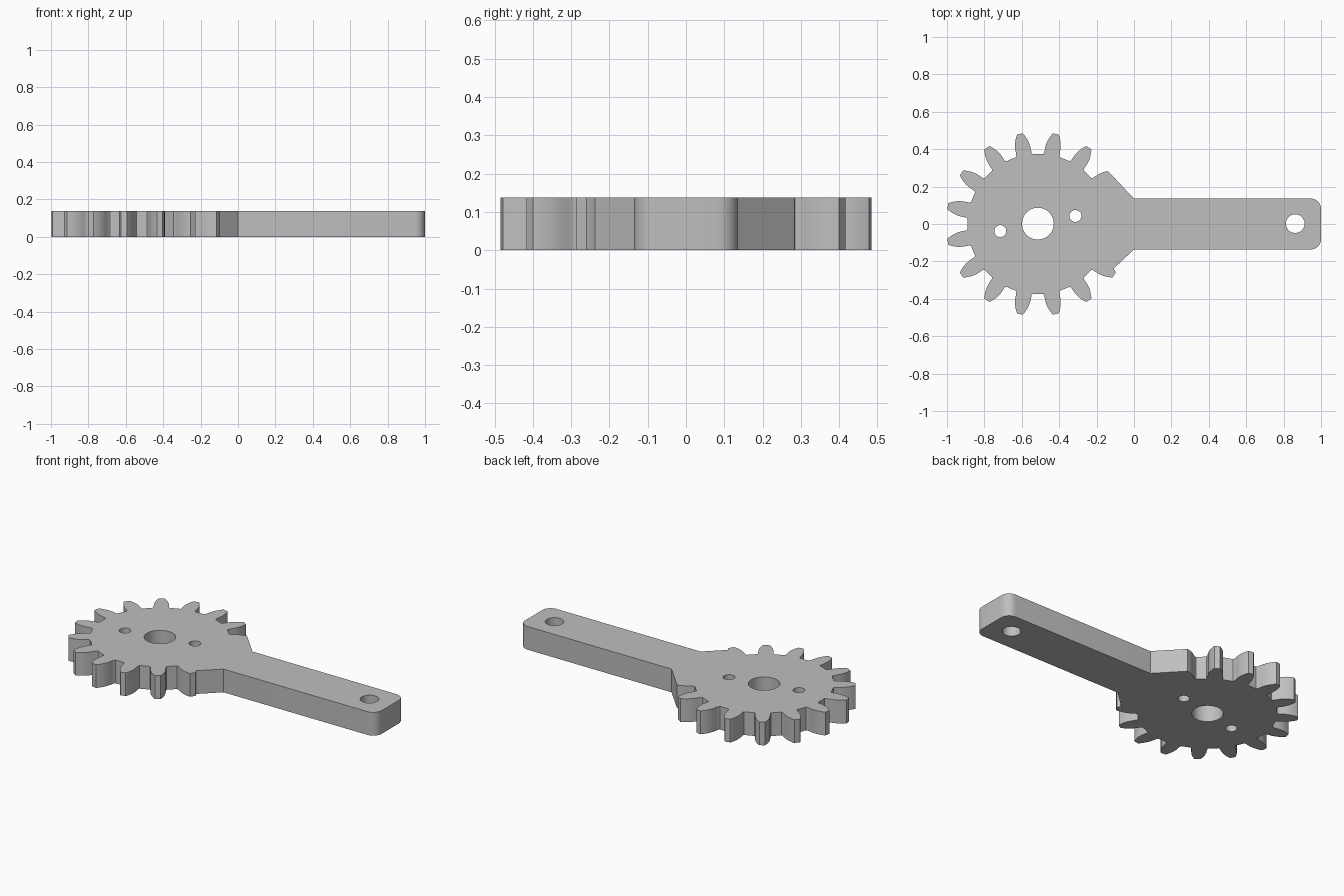
import bpy
import bmesh
from math import cos, sin, pi, radians

cube = bpy.data.objects.get("Cube")
if cube:
    bpy.data.objects.remove(cube, do_unlink=True)

HEIGHT = 0.138
GEAR_X = -0.514
TEETH = 16
PITCH = 360 / TEETH
HALF_ARM = 0.136
CORNER = 0.055
# Tooth flank from root to tip: radius, half angle in degrees
FLANK = [(0.376, 6.9), (0.383, 6.2), (0.40, 5.9), (0.42, 5.55),
         (0.44, 4.9), (0.455, 4.2), (0.47, 3.3), (0.484, 2.4), (0.491, 1.8)]


def polar(radius, degrees):
    a = radians(degrees)
    return (GEAR_X + radius * cos(a), radius * sin(a))


def circle(x, y, radius, steps=48):
    return [(x + radius * cos(2 * pi * i / steps),
             y + radius * sin(2 * pi * i / steps)) for i in range(steps)]


def arm_end():
    """Rounded outer corners of the arm, counterclockwise."""
    points = []
    for side, start in ((-1, -90), (1, 0)):
        for i in range(9):
            a = radians(start + 90 * i / 8)
            points.append((1 - CORNER + CORNER * cos(a),
                           side * (HALF_ARM - CORNER) + CORNER * sin(a)))
    return points


def gear_edge():
    """Teeth from the upper web round to the lower web."""
    points = []
    for k in range(1, TEETH - 1):
        mid = PITCH * (k + 0.5)
        # The first tooth is cut off by the upper web
        if k > 1:
            points += [polar(r, mid - h) for r, h in FLANK]
        falling = [polar(r, mid + h) for r, h in reversed(FLANK)]
        if k == 1:
            falling = falling[2:]
        # The last tooth runs into the lower web
        if k == TEETH - 2:
            falling = falling[:3]
        points += falling
    return points


outline = arm_end() + [(0, HALF_ARM)] + gear_edge() + [(0, -HALF_ARM)]
holes = [circle(GEAR_X, 0.002, 0.085),       # shaft bore
         circle(-0.715, -0.038, 0.032),      # screw holes
         circle(-0.313, 0.043, 0.032),
         circle(0.862, 0.002, 0.05)]         # arm pivot hole

# Filled flat profile, extruded to the plate thickness
curve = bpy.data.curves.new("gear_arm", 'CURVE')
curve.dimensions = '2D'
curve.fill_mode = 'BOTH'
curve.extrude = HEIGHT / 2
for loop in [outline] + holes:
    spline = curve.splines.new('POLY')
    spline.points.add(len(loop) - 1)
    for point, (x, y) in zip(spline.points, loop):
        point.co = (x, y, 0, 1)
    spline.use_cyclic_u = True

gear_arm = bpy.data.objects.new("gear_arm", curve)
bpy.context.collection.objects.link(gear_arm)
bpy.ops.object.select_all(action='DESELECT')
gear_arm.select_set(True)
bpy.context.view_layer.objects.active = gear_arm
bpy.ops.object.convert(target='MESH')
gear_arm = bpy.context.view_layer.objects.active

# Weld caps to walls and set the plate on the ground
bm = bmesh.new()
bm.from_mesh(gear_arm.data)
bmesh.ops.remove_doubles(bm, verts=bm.verts, dist=0.0001)
bmesh.ops.translate(bm, verts=bm.verts, vec=(0, 0, HEIGHT / 2))
bmesh.ops.recalc_face_normals(bm, faces=bm.faces)
bm.to_mesh(gear_arm.data)
bm.free()
bpy.ops.object.shade_smooth_by_angle(angle=radians(30))

# Plain grey
grey = bpy.data.materials.new("plain_grey")
grey.use_nodes = True
colour = (0.52, 0.52, 0.52, 1)
grey.diffuse_color = colour
grey.node_tree.nodes["Principled BSDF"].inputs["Base Color"].default_value = colour
gear_arm.data.materials.clear()
gear_arm.data.materials.append(grey)
